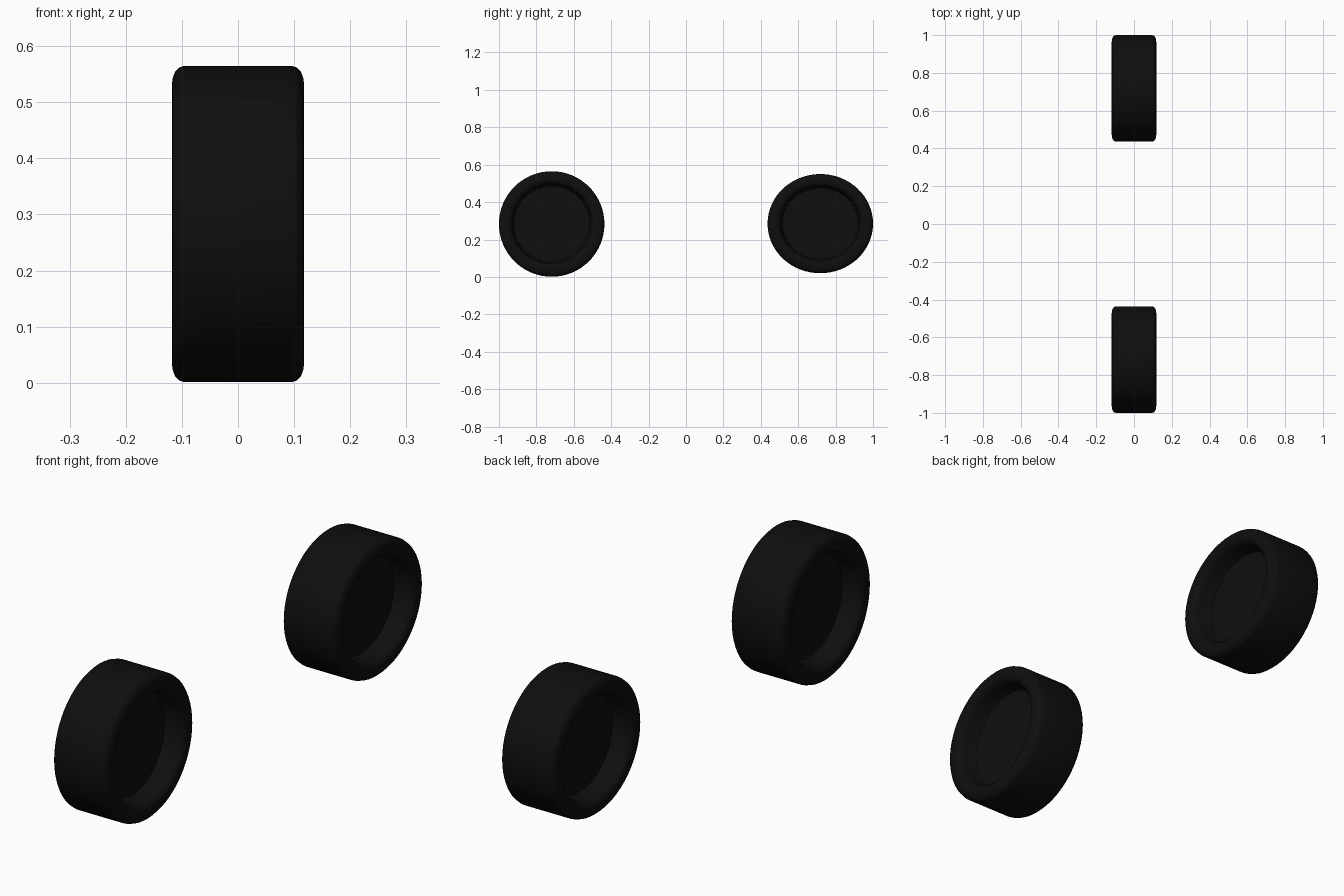
import bpy, bmesh, math

if "Cube" in bpy.data.objects:
    bpy.data.objects.remove(bpy.data.objects["Cube"])

rubber = bpy.data.materials.new("black_rubber")
rubber.diffuse_color = (0.0045, 0.0045, 0.0045, 1)
rubber.use_nodes = True
rubber.node_tree.nodes["Principled BSDF"].inputs["Base Color"].default_value = rubber.diffuse_color

SEGMENTS = 64
HALF_WIDTH = 0.118
RADIUS = 0.282


def wheel_profile():
    """Half section (x, radius) from the hub centre, over the lip, to the tread."""
    right = [
        (0.038, 0.0), (0.038, 0.203),              # recessed hub disc
        (0.045, 0.207), (0.090, 0.212),            # recess wall
        (0.106, 0.217), (0.115, 0.226),            # inner lip
        (HALF_WIDTH, 0.236), (HALF_WIDTH, 0.246),  # sidewall
        (0.1165, 0.260), (0.112, 0.272),           # rounded shoulder
        (0.105, 0.279), (0.095, RADIUS),
    ]
    return right + [(-x, r) for x, r in reversed(right)]


def make_wheel(name, y, z, height_scale):
    bm = bmesh.new()
    verts = [bm.verts.new((x, 0, r)) for x, r in wheel_profile()]
    edges = [bm.edges.new(pair) for pair in zip(verts, verts[1:])]
    bmesh.ops.spin(bm, geom=verts + edges, cent=(0, 0, 0), axis=(1, 0, 0),
                   angle=math.tau, steps=SEGMENTS, use_duplicate=False)
    bmesh.ops.remove_doubles(bm, verts=bm.verts, dist=0.0001)
    bmesh.ops.recalc_face_normals(bm, faces=bm.faces)
    # scale and place directly in the mesh
    for v in bm.verts:
        v.co.z = v.co.z * height_scale + z
        v.co.y += y
    mesh = bpy.data.meshes.new(name)
    bm.to_mesh(mesh)
    bm.free()
    mesh.materials.append(rubber)
    obj = bpy.data.objects.new(name, mesh)
    bpy.context.collection.objects.link(obj)
    bpy.ops.object.select_all(action='DESELECT')
    obj.select_set(True)
    bpy.context.view_layer.objects.active = obj
    bpy.ops.object.shade_smooth_by_angle(angle=math.radians(40))


# round front wheel, slightly flattened rear wheel
make_wheel("front_wheel", -0.718, 0.283, 1.0)
make_wheel("rear_wheel", 0.718, 0.285, 0.94)
